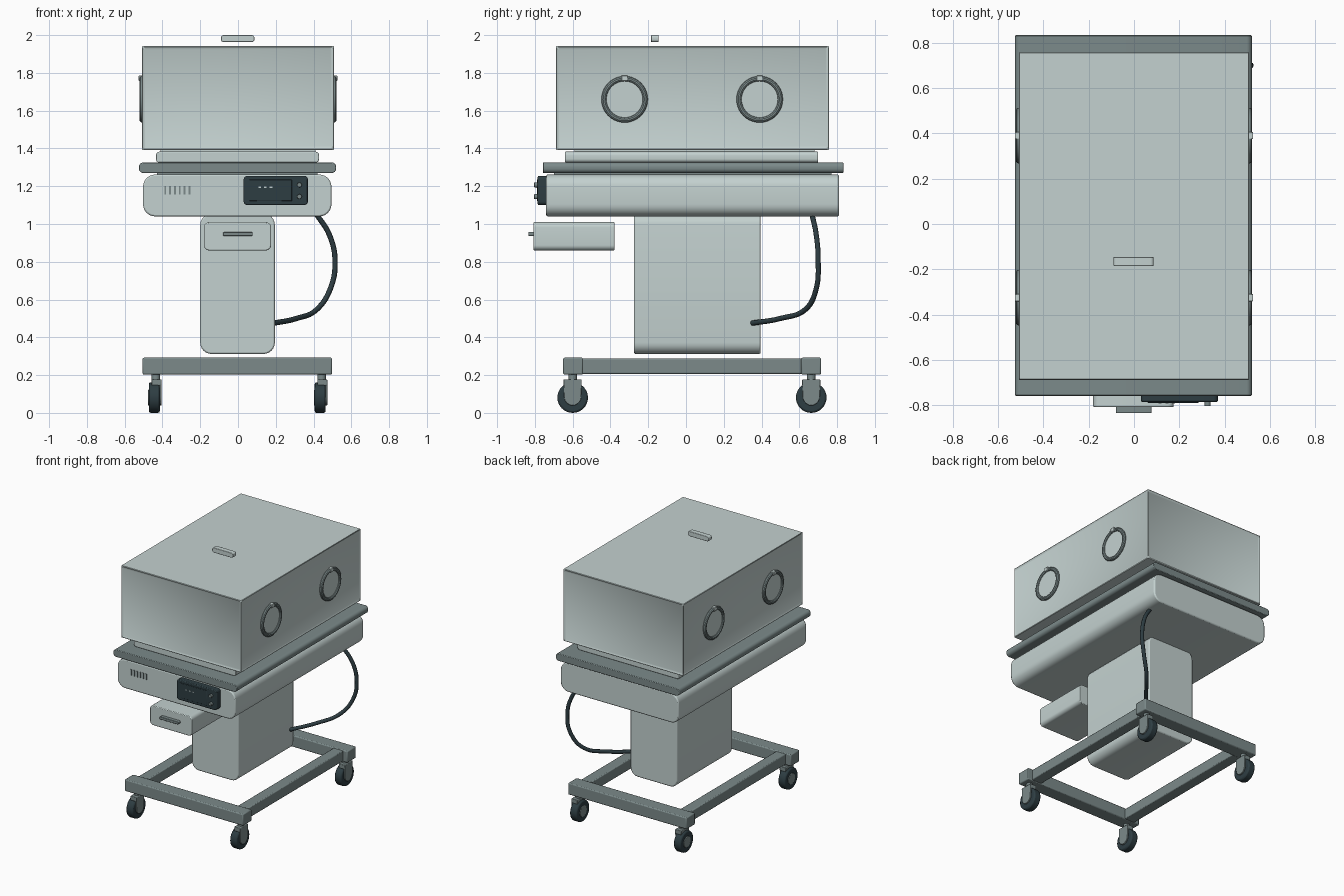
import bpy, bmesh, math
from mathutils import Vector

if "Cube" in bpy.data.objects:
    bpy.data.objects.remove(bpy.data.objects["Cube"])


def material(name, rgb):
    m = bpy.data.materials.new(name)
    m.diffuse_color = (*rgb, 1)
    m.use_nodes = True
    m.node_tree.nodes["Principled BSDF"].inputs["Base Color"].default_value = m.diffuse_color
    return m


LIGHT = material("pale grey green", (0.55, 0.64, 0.63))
MID = material("mid grey", (0.20, 0.255, 0.255))
DARK = material("dark slate", (0.027, 0.047, 0.055))


def finish(ob, mat, bevel=0.0, segments=2):
    ob.data.materials.clear()
    ob.data.materials.append(mat)
    bpy.ops.object.select_all(action='DESELECT')
    ob.select_set(True)
    bpy.context.view_layer.objects.active = ob
    if bevel:
        b = ob.modifiers.new("edge", 'BEVEL')
        b.width, b.segments = bevel, segments
        b.limit_method, b.angle_limit = 'ANGLE', math.radians(40)
    bpy.ops.object.shade_smooth_by_angle(angle=math.radians(30))
    return ob


def from_bmesh(name, bm):
    me = bpy.data.meshes.new(name)
    bmesh.ops.recalc_face_normals(bm, faces=bm.faces)
    bm.to_mesh(me)
    bm.free()
    ob = bpy.data.objects.new(name, me)
    bpy.context.collection.objects.link(ob)
    return ob


def extruded(name, outline, axis, lo, hi, mat, bevel=0.0):
    """Extrude a 2D outline: axis 'y' uses (x, z), axis 'x' uses (y, z)."""
    bm = bmesh.new()
    put = (lambda p: (p[0], lo, p[1])) if axis == 'y' else (lambda p: (lo, p[0], p[1]))
    face = bm.faces.new([bm.verts.new(put(p)) for p in outline])
    ext = bmesh.ops.extrude_face_region(bm, geom=[face])
    d = Vector((0, hi - lo, 0)) if axis == 'y' else Vector((hi - lo, 0, 0))
    bmesh.ops.translate(bm, vec=d, verts=[v for v in ext["geom"] if isinstance(v, bmesh.types.BMVert)])
    return finish(from_bmesh(name, bm), mat, bevel)


def slab(name, x, y, z, r, mat, bevel=0.0, steps=6):
    """Block running along y with a rounded x-z section."""
    pts = []
    for k, (cx, cz) in enumerate([(x[1] - r, z[1] - r), (x[0] + r, z[1] - r),
                                  (x[0] + r, z[0] + r), (x[1] - r, z[0] + r)]):
        for i in range(steps + 1):
            a = math.pi / 2 * (k + i / steps)
            pts.append((cx + r * math.cos(a), cz + r * math.sin(a)))
    return extruded(name, pts, 'y', y[0], y[1], mat, bevel)


def box(name, x, y, z, mat, bevel=0.0):
    pts = [(x[0], z[0]), (x[1], z[0]), (x[1], z[1]), (x[0], z[1])]
    return extruded(name, pts, 'y', y[0], y[1], mat, bevel)


def cylinder(name, centre, r, depth, axis, mat, bevel=0.0, sides=32):
    rot = {'x': (0, math.pi / 2, 0), 'y': (math.pi / 2, 0, 0), 'z': (0, 0, 0)}[axis]
    bpy.ops.mesh.primitive_cylinder_add(vertices=sides, radius=r, depth=depth,
                                        location=centre, rotation=rot)
    ob = bpy.context.object
    ob.name = name
    return finish(ob, mat, bevel)


# Hood with recessed side panels inside a thin rim
bm = bmesh.new()
bmesh.ops.create_cube(bm, size=1)
for v in bm.verts:
    v.co = (v.co.x * 1.02, v.co.y * 1.45 + 0.035, v.co.z * 0.55 + 1.667)
bm.normal_update()
sides = [f for f in bm.faces if abs(f.normal.z) < 0.5]
bmesh.ops.inset_individual(bm, faces=sides, thickness=0.02, depth=-0.008)
finish(from_bmesh("hood", bm), LIGHT, 0.005, 1)
slab("hood_handle", (-0.09, 0.087), (-0.185, -0.145), (1.963, 2.0), 0.014, LIGHT, 0.003)

# Hand ports on both hood sides
for s in (-1, 1):
    for y in (-0.325, 0.39):
        bpy.ops.mesh.primitive_torus_add(location=(s * 0.508, y, 1.66), rotation=(0, math.pi / 2, 0),
                                         major_radius=0.109, minor_radius=0.014,
                                         major_segments=40, minor_segments=10)
        ring = bpy.context.object
        ring.name = "port_ring"
        finish(ring, MID)
        cylinder("port_door", (s * 0.505, y, 1.66), 0.1, 0.012, 'x', LIGHT, 0, 40)
        xs = sorted((s * 0.50, s * 0.526))
        box("port_latch", xs, (y - 0.016, y + 0.016), (1.757, 1.786), LIGHT, 0.003)

# Mattress plinth, hood skirt, tray and cabinet
slab("plinth", (-0.435, 0.43), (-0.64, 0.70), (1.325, 1.383), 0.02, LIGHT, 0.004)
box("hood_skirt", (-0.41, 0.41), (-0.59, 0.68), (1.375, 1.395), LIGHT)
slab("tray", (-0.525, 0.52), (-0.758, 0.833), (1.27, 1.326), 0.024, MID, 0.004)
box("tray_support", (-0.43, 0.42), (-0.70, 0.77), (1.25, 1.28), MID)
slab("cabinet", (-0.503, 0.495), (-0.74, 0.81), (1.04, 1.262), 0.065, LIGHT, 0.008)

# Vent slots on the cabinet front
for i in range(6):
    x = -0.385 + i * 0.0255
    box("vent_slot", (x - 0.005, x + 0.005), (-0.744, -0.735), (1.155, 1.2), MID)

# Control panel with screen, marks and knobs
slab("control_panel", (0.03, 0.37), (-0.785, -0.735), (1.1, 1.255), 0.02, DARK, 0.006)
box("screen", (0.06, 0.285), (-0.789, -0.784), (1.122, 1.235), DARK, 0.002)
for x in (0.115, 0.145, 0.175):
    box("screen_mark", (x - 0.007, x + 0.007), (-0.791, -0.786), (1.191, 1.198), LIGHT)
for z in (1.145, 1.207):
    cylinder("knob", (0.325, -0.793, z), 0.013, 0.022, 'y', MID, 0.002, 16)

# Column and drawer
slab("column", (-0.2, 0.195), (-0.275, 0.395), (0.312, 1.055), 0.06, LIGHT, 0.008)
slab("drawer", (-0.18, 0.175), (-0.808, -0.378), (0.86, 1.01), 0.028, LIGHT, 0.005)
slab("drawer_handle", (-0.08, 0.078), (-0.835, -0.8), (0.936, 0.957), 0.008, MID, 0.003)

# Base frame
for y in ((-0.65, -0.545), (0.61, 0.715)):
    box("cross_bar", (-0.505, 0.498), y, (0.203, 0.292), MID, 0.007)
for x in (-0.42, 0.42):
    box("side_rail", (x - 0.042, x + 0.042), (-0.56, 0.63), (0.207, 0.287), MID, 0.006)

# Casters: tyre, hubs, one-sided fork and stem
for cx in (-0.443, 0.435):
    for cy in (-0.6, 0.663):
        cylinder("tyre", (cx, cy, 0.081), 0.081, 0.058, 'x', DARK, 0.01)
        cylinder("wheel_hub", (cx, cy, 0.081), 0.042, 0.066, 'x', MID, 0.003, 24)
        arc = [(cy + 0.045 * math.cos(a), 0.085 + 0.045 * math.sin(a))
               for a in [math.pi * (1 + i / 10) for i in range(11)]]
        outline = arc + [(cy + 0.048, 0.176), (cy - 0.048, 0.176)]
        extruded("fork_plate", outline, 'x', cx + 0.028, cx + 0.038, MID, 0.002)
        box("fork_top", (cx - 0.014, cx + 0.038), (cy - 0.048, cy + 0.048), (0.145, 0.178), MID, 0.004)
        cylinder("caster_stem", (cx + 0.008, cy, 0.19), 0.022, 0.04, 'z', MID, 0, 16)

# Hose from the cabinet underside to the column
path = [(0.41, 0.665, 1.06), (0.485, 0.69, 0.94), (0.514, 0.70, 0.80), (0.49, 0.69, 0.66),
        (0.42, 0.635, 0.55), (0.31, 0.50, 0.50), (0.19, 0.35, 0.475)]
cu = bpy.data.curves.new("hose", 'CURVE')
cu.dimensions = '3D'
cu.bevel_depth, cu.bevel_resolution, cu.resolution_u = 0.014, 3, 8
cu.use_fill_caps = True
sp = cu.splines.new('BEZIER')
sp.bezier_points.add(len(path) - 1)
for p, co in zip(sp.bezier_points, path):
    p.co = co
    p.handle_left_type = p.handle_right_type = 'AUTO'
cu.materials.append(DARK)
bpy.context.collection.objects.link(bpy.data.objects.new("hose", cu))
